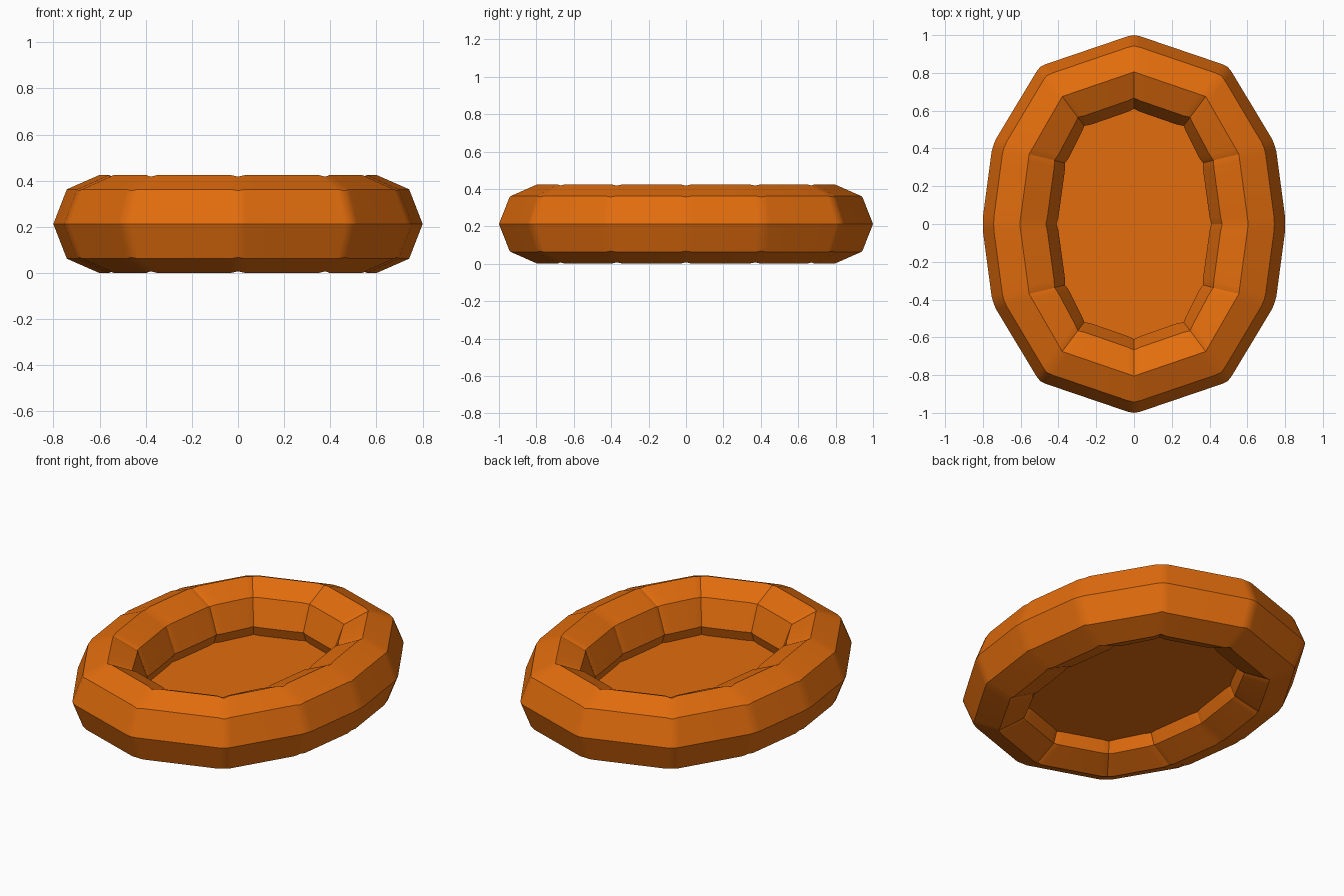
import bpy, bmesh
from math import sin, cos, pi, radians
from mathutils import Vector

cube = bpy.data.objects.get("Cube")
if cube:
    bpy.data.objects.remove(cube)

MID_Z = 0.2125
SIDES = 8

orange = bpy.data.materials.new("orange rubber")
orange.use_nodes = True
color = (0.76, 0.152, 0.004, 1)
orange.diffuse_color = color
bsdf = next(n for n in orange.node_tree.nodes if n.type == 'BSDF_PRINCIPLED')
bsdf.inputs["Base Color"].default_value = color
bsdf.inputs["Roughness"].default_value = 0.6


def finish(bm, name):
    bmesh.ops.recalc_face_normals(bm, faces=bm.faces)
    mesh = bpy.data.meshes.new(name)
    bm.to_mesh(mesh)
    bm.free()
    mesh.materials.append(orange)
    obj = bpy.data.objects.new(name, mesh)
    bpy.context.collection.objects.link(obj)
    return obj


# Tube corners of one quarter (x, y, seam angle), mirrored into a full loop
quarter = [(0.605, 0, 0), (0.555, 0.37, 14), (0.38, 0.675, 53), (0, 0.805, 90)]
half = quarter + [(-x, y, 180 - a) for x, y, a in quarter[-2::-1]]
loop = half + [(x, -y, -a) for x, y, a in half[-2:0:-1]]
centres = [Vector((x, y, MID_Z)) for x, y, a in loop]
outward = [Vector((cos(radians(a)), sin(radians(a)), 0)) for x, y, a in loop]
count = len(loop)


def section(bm, centre, out, width, height):
    """One octagonal ring of the tube."""
    ring = []
    for k in range(SIDES):
        t = 2 * pi * k / SIDES
        p = centre + out * (width * cos(t))
        p.z += height * sin(t)
        ring.append(bm.verts.new(p))
    return ring


# Inflated tube: each corner is a pinched seam between two full rings
SEAM = 0.035
bm = bmesh.new()
rings = []
for i, (c, out) in enumerate(zip(centres, outward)):
    back = (centres[i - 1] - c).normalized()
    ahead = (centres[(i + 1) % count] - c).normalized()
    rings.append(section(bm, c + back * SEAM, out, 0.2, MID_Z))
    rings.append(section(bm, c, out, 0.195, 0.205))
    rings.append(section(bm, c + ahead * SEAM, out, 0.2, MID_Z))
for i, ring in enumerate(rings):
    prev = rings[i - 1]
    for k in range(SIDES):
        n = (k + 1) % SIDES
        bm.faces.new((prev[k], ring[k], ring[n], prev[n]))
tube = finish(bm, "inflated_tube")
bpy.ops.object.select_all(action='DESELECT')
tube.select_set(True)
bpy.context.view_layer.objects.active = tube
bpy.ops.object.shade_smooth_by_angle(angle=radians(30))
weighted = tube.modifiers.new("flat panels", 'WEIGHTED_NORMAL')
weighted.keep_sharp = True

# Floor: thin slab whose edge is buried in the tube
bm = bmesh.new()
verts = []
for c, out in zip(centres, outward):
    p = c - out * 0.1
    p.z = 0.13
    verts.append(bm.verts.new(p))
base = bm.faces.new(verts)
top = bmesh.ops.extrude_face_region(bm, geom=[base], use_keep_orig=True)["geom"]
bmesh.ops.translate(bm, vec=(0, 0, 0.025),
                    verts=[g for g in top if isinstance(g, bmesh.types.BMVert)])
finish(bm, "floor")
